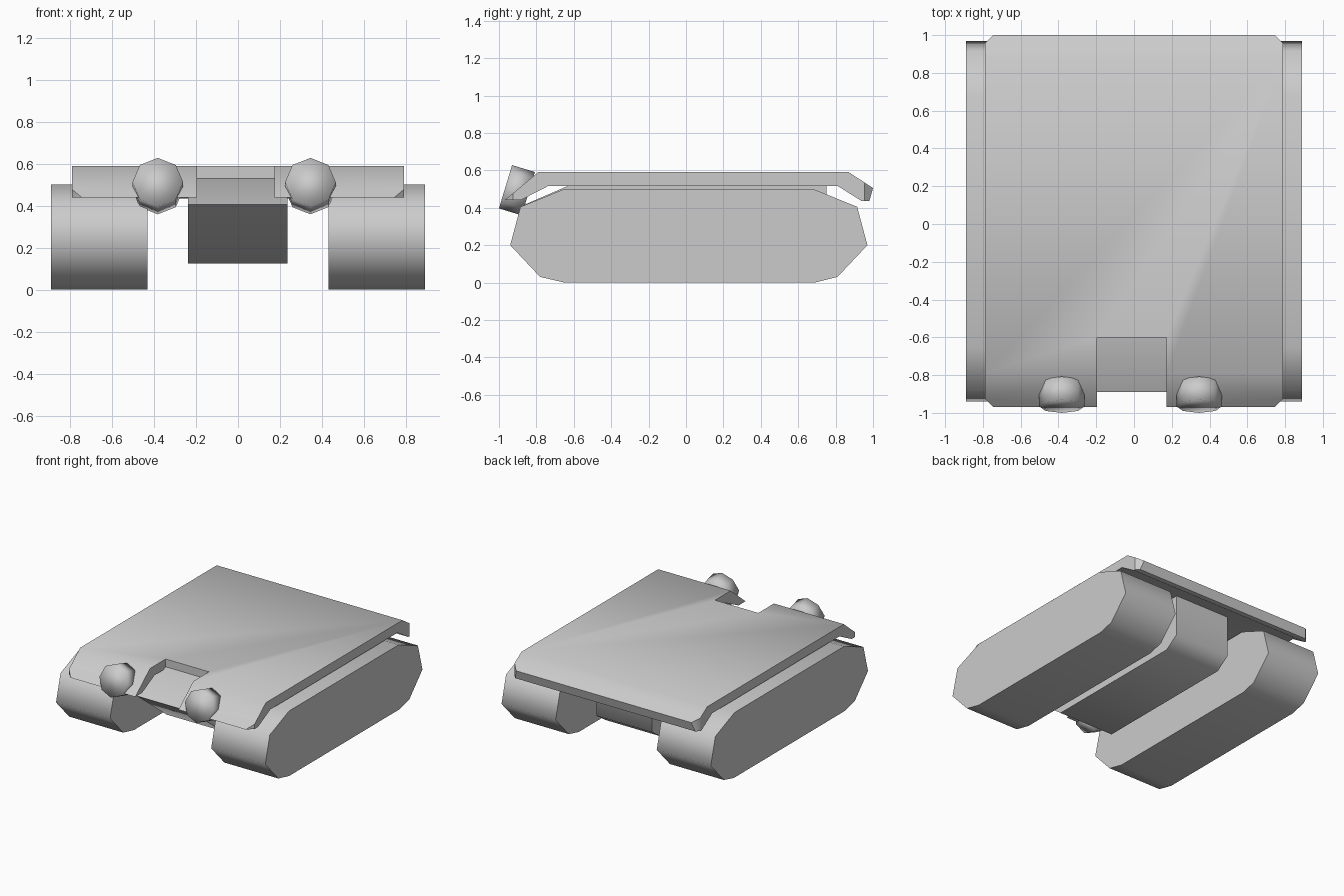
import bpy, bmesh
from math import radians, atan2
from mathutils import Vector

if "Cube" in bpy.data.objects:
    bpy.data.objects.remove(bpy.data.objects["Cube"])


def extrude_profile(name, pts, x0, x1):
    """Extrude a closed (y, z) outline from x0 to x1."""
    bm = bmesh.new()
    face = bm.faces.new([bm.verts.new((x0, y, z)) for y, z in pts])
    ext = bmesh.ops.extrude_face_region(bm, geom=[face])["geom"]
    moved = [g for g in ext if isinstance(g, bmesh.types.BMVert)]
    bmesh.ops.translate(bm, verts=moved, vec=(x1 - x0, 0, 0))
    bmesh.ops.recalc_face_normals(bm, faces=bm.faces)
    mesh = bpy.data.meshes.new(name)
    bm.to_mesh(mesh)
    bm.free()
    ob = bpy.data.objects.new(name, mesh)
    bpy.context.collection.objects.link(ob)
    return ob


def smooth(ob, angle):
    bpy.ops.object.select_all(action='DESELECT')
    ob.select_set(True)
    bpy.context.view_layer.objects.active = ob
    bpy.ops.object.shade_smooth_by_angle(angle=radians(angle))


# Tracks: long rounded pods on both sides
track = [(-0.94, 0.2), (-0.78, 0.03), (-0.65, 0.0), (0.69, 0.0), (0.81, 0.03),
         (0.97, 0.2), (0.915, 0.405), (0.68, 0.5), (-0.65, 0.5), (-0.885, 0.405)]
for name, x0, x1 in (("left_track", -0.89, -0.43), ("right_track", 0.43, 0.89)):
    smooth(extrude_profile(name, track, x0, x1), 62)

# Hull: narrow body hanging between the tracks
hull = [(-0.89, 0.405), (-0.53, 0.125), (0.64, 0.125), (0.75, 0.2),
        (0.75, 0.53), (-0.6, 0.53)]
smooth(extrude_profile("hull", hull, -0.237, 0.235), 62)

# Deck: bent plate with drooping front and rear lips
deck_pts = [(-0.79, 0.59), (-0.97, 0.44), (-0.885, 0.44), (-0.735, 0.517),
            (0.81, 0.517), (0.94, 0.435), (0.98, 0.435), (1.0, 0.505), (0.87, 0.59)]
deck = extrude_profile("deck", deck_pts, -0.79, 0.79)

# Clip the four plan corners
bm = bmesh.new()
bm.from_mesh(deck.data)
for sx in (-1, 1):
    for sy, y_end in ((-1, 0.97), (1, 1.0)):
        cut = bmesh.ops.bisect_plane(
            bm, geom=bm.verts[:] + bm.edges[:] + bm.faces[:],
            plane_co=(sx * 0.79, sy * (y_end - 0.045), 0),
            plane_no=Vector((sx, sy, 0)).normalized(), clear_outer=True)
        edges = [e for e in bm.edges if e.is_boundary]
        bmesh.ops.holes_fill(bm, edges=edges, sides=0)
bmesh.ops.recalc_face_normals(bm, faces=bm.faces)
bm.to_mesh(deck.data)
bm.free()

# Driver notch cut into the front of the deck
cutter = extrude_profile("notch_cutter", [(-1.2, 0.2), (-0.6, 0.2), (-0.6, 0.8), (-1.2, 0.8)],
                         -0.195, 0.173)
cutter.hide_render = True
mod = deck.modifiers.new("notch", 'BOOLEAN')
mod.operation = 'DIFFERENCE'
mod.solver = 'EXACT'
mod.object = cutter
bpy.context.view_layer.objects.active = deck
bpy.ops.object.modifier_apply(modifier=mod.name)
bpy.data.objects.remove(cutter)
smooth(deck, 45)

# Headlights: tilted eight-sided drums on the front lip
front, back = Vector((0, -0.965, 0.512)), Vector((0, -0.843, 0.475))
axis = front - back
for name, x in (("left_headlight", -0.382), ("right_headlight", 0.345)):
    bpy.ops.mesh.primitive_cylinder_add(
        vertices=8, radius=0.121, depth=axis.length,
        location=(front + back) / 2 + Vector((x, 0, 0)),
        rotation=(atan2(-axis.y, axis.z), 0, 0))
    lamp = bpy.context.object
    lamp.name = name
    smooth(lamp, 100)
